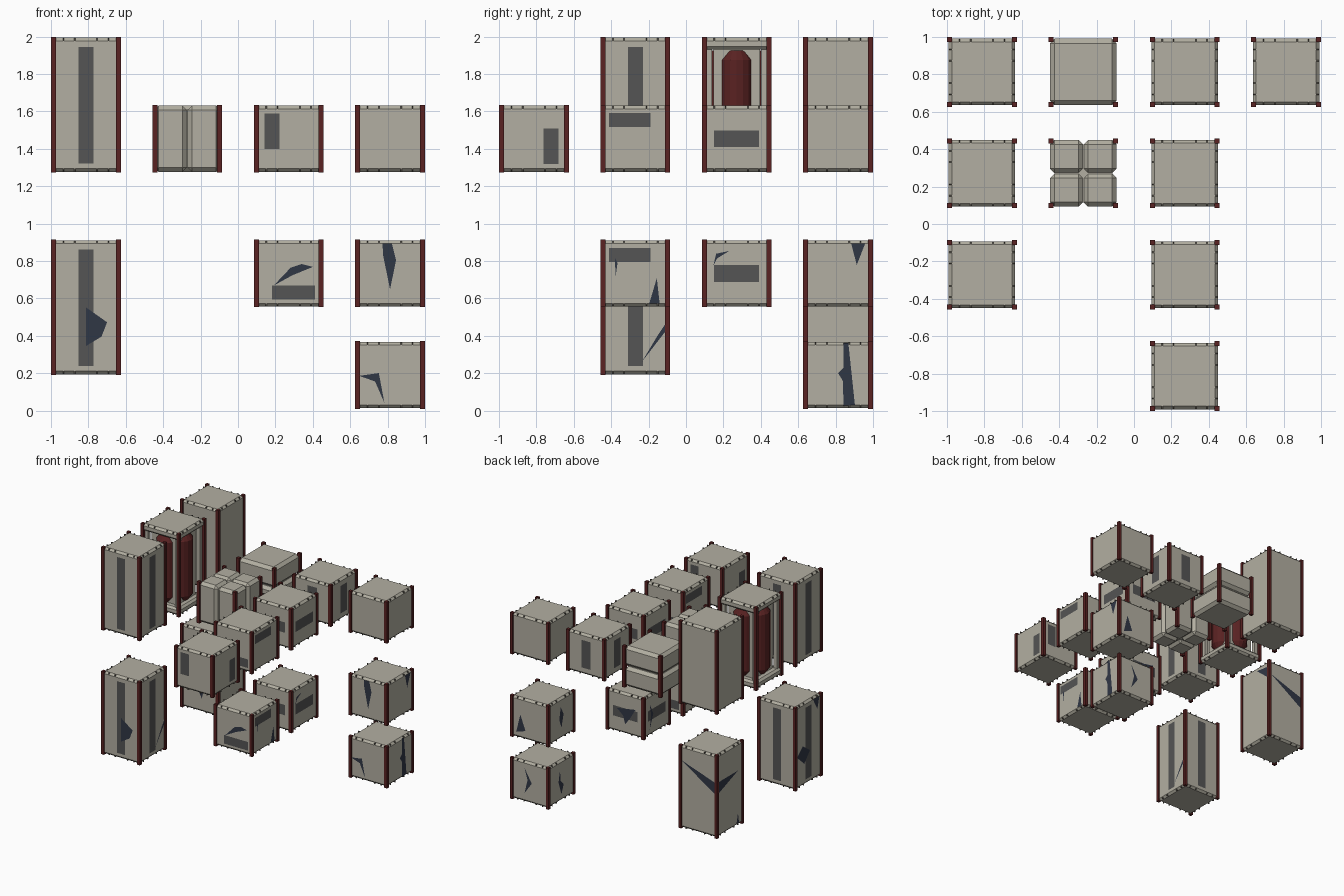
import bpy, bmesh, math
from mathutils import Matrix, Vector

if "Cube" in bpy.data.objects:
    bpy.data.objects.remove(bpy.data.objects["Cube"])


def mat(name, rgb):
    m = bpy.data.materials.new(name)
    m.diffuse_color = (*rgb, 1)
    m.use_nodes = True
    m.node_tree.nodes["Principled BSDF"].inputs["Base Color"].default_value = m.diffuse_color
    return m


PANEL = mat("panel", (0.45, 0.43, 0.36))
RED = mat("dark_red", (0.10, 0.016, 0.016))
GLASS = mat("window_grey", (0.09, 0.09, 0.09))
NAVY = mat("damage_navy", (0.03, 0.038, 0.06))
SEAM = mat("seam_dark", (0.12, 0.11, 0.09))

P, S = 0.271, 0.542          # grid offset and spacing
HALF = 0.178                 # half width of a block


def finish(bm, name, material):
    me = bpy.data.meshes.new(name)
    bm.to_mesh(me)
    bm.free()
    ob = bpy.data.objects.new(name, me)
    me.materials.append(material)
    bpy.context.collection.objects.link(ob)
    return ob


def add_box(bm, c, h, bevel=0.0):
    m = Matrix.Translation(c) @ Matrix.Diagonal((2 * h[0], 2 * h[1], 2 * h[2], 1))
    vs = bmesh.ops.create_cube(bm, size=1, matrix=m)["verts"]
    if bevel:
        edges = {e for v in vs for e in v.link_edges}
        bmesh.ops.bevel(bm, geom=list(edges), offset=bevel, segments=1,
                        affect='EDGES', profile=0.5)


def side(k):
    return Matrix.Rotation(k * math.pi / 2, 4, 'Z')


def decals(name, c, polys, depth, material):
    """Flat patches; each is (side, [(u, v), ...]); 0 front, 1 right, 2 back, 3 left."""
    bm = bmesh.new()
    for k, pts in polys:
        vs = [bm.verts.new(Vector(c) + side(k) @ Vector((u, -depth, v))) for u, v in pts]
        f = bm.faces.new(vs)
        f.normal_update()
        if f.normal.dot(side(k) @ Vector((0, -1, 0))) < 0:
            f.normal_flip()
    finish(bm, name, material)


def rect(u0, u1, v0, v1):
    return [(u0, v0), (u1, v0), (u1, v1), (u0, v1)]


def posts(name, c, hz):
    bm = bmesh.new()
    for sx in (-1, 1):
        for sy in (-1, 1):
            add_box(bm, (c[0] + sx * .173, c[1] + sy * .173, c[2]), (.0135, .0135, hz))
    finish(bm, name + "_corner_posts", RED)


def seams(name, c, hz):
    # small joints across the chamfered rims
    bm = bmesh.new()
    for k in range(4):
        for sz in (-1, 1):
            for u in (-.12, -.06, .06, .12):
                p = Vector(c) + side(k) @ Vector((u, -.1695, sz * (hz - .0125)))
                h = (.003, .0085, .0085) if k % 2 == 0 else (.0085, .003, .0085)
                add_box(bm, p, h)
    finish(bm, name + "_rim_joints", SEAM)


def centre(ix, iy, z0, z1):
    return (ix * S - 1.5 * S, iy * S - 1.5 * S, (z0 + z1) / 2), (z1 - z0) / 2


def block(name, ix, iy, z0, z1, windows=(), damage=()):
    c, hz = centre(ix, iy, z0, z1)
    bm = bmesh.new()
    add_box(bm, c, (HALF, HALF, hz - .004), .017)
    finish(bm, name + "_body", PANEL)
    posts(name, c, hz)
    seams(name, c, hz)
    if windows:
        decals(name + "_windows", c, [(k, rect(*w)) for k, w in enumerate(windows)],
               HALF + .001, GLASS)
    if damage:
        decals(name + "_damage", c, damage, HALF + .0025, NAVY)


TALL, UP = (1.273, 1.998), (1.273, 1.635)
LTALL, LOW, BASE = (.19, .915), (.553, .915), (.010, .372)

# window layouts per side
slit = [(-.04, .04, -.315, .31)] * 4
offset_v = [(-.13, -.05, -.055, .135), (.05, .13, -.135, .055)] * 2
offset_h = [(-.09, .14, -.14, -.065), (-.14, .08, .062, .137)] * 2
wide = [(-.12, .12, -.045, .045)] * 4
upright = [(-.045, .045, -.12, .12)] * 4

# upper intact blocks
block("tall_slit", 0, 1, *TALL, slit)
block("tall_plain", 0, 3, *TALL)
block("cube_plain", 3, 3, *UP)
block("cube_corner_window", 2, 0, *UP, offset_v)
block("cube_strip_window", 2, 1, *UP, offset_h)
block("cube_wide_window", 2, 2, *UP, wide)
block("cube_upright_window", 2, 3, *UP, upright)

# lower damaged blocks
block("worn_tall_slit", 0, 1, *LTALL, slit, [
    (0, [(.0, 0), (.113, -.08), (.083, -.157), (0, -.207)]),
    (1, [(.16, -.09), (.12, -.15), (.036, -.29), (.16, -.13)]),
    (3, [(-.16, -.08), (-.08, -.01), (.02, -.08), (-.06, -.17)]),
    (3, [(.06, .345), (.15, .345), (.12, .24)])])
block("worn_tall_plain", 0, 3, *LTALL, (), [
    (0, [(-.05, -.1), (.06, -.08), (.02, -.24)]),
    (2, [(-.16, .23), (.16, .12), (.16, .02)]),
    (3, [(-.16, .12), (.11, .12), (-.16, .02)]),
    (3, [(.09, -.34), (.11, -.25), (.125, -.34)]),
    (1, [(.16, .3), (.16, .2), (.02, .32)])])
block("worn_strip_window", 2, 1, *LOW, offset_h, [
    (0, [(-.08, -.065), (.01, .03), (.07, .05), (.13, .035), (.02, -.01)]),
    (1, [(-.11, .085), (-.095, .055), (-.105, -.015)]),
    (1, [(.115, -.025), (.13, -.16), (.075, -.16)]),
    (2, [(-.1, .1), (.0, .03), (-.06, -.08)])])
block("worn_wide_window", 2, 2, *LOW, wide, [
    (1, [(-.125, .04), (-.11, .105), (-.04, .12), (-.105, .08)]),
    (2, [(-.08, .03), (.1, .06), (.04, -.04), (.0, -.09), (-.02, -.02)]),
    (3, [(-.1, .1), (-.05, .0), (-.1, -.12), (-.08, .0)])])
block("worn_plain", 3, 3, *LOW, (), [
    (0, [(-.04, .16), (.01, .16), (.032, .07), (0, -.085), (-.038, .1)]),
    (1, [(.07, .16), (.145, .16), (.1, .045)]),
    (2, [(-.13, -.13), (-.09, .03), (-.04, -.1)]),
    (3, [(-.01, .1), (.03, .03), (-.0, -.08), (-.03, .0)])])
block("worn_base", 3, 3, *BASE, (), [
    (0, [(-.165, -.005), (-.06, .01), (-.03, -.15), (-.08, -.035)]),
    (1, [(.03, .17), (.055, .17), (.09, -.16), (.03, -.165), (.025, -.03), (0, .01), (.03, .04)]),
    (2, [(-.05, .12), (-.02, .02), (-.05, -.1), (.02, .0)]),
    (3, [(-.02, .1), (-.04, .0), (.0, -.12), (.03, -.04), (-.01, .0)])])

# cube split into four rounded pillars
c, hz = centre(1, 2, *UP)
bm = bmesh.new()
for sx in (-1, 1):
    for sy in (-1, 1):
        add_box(bm, (c[0] + sx * .09, c[1] + sy * .09, c[2]), (.0885, .0885, hz - .004), .024)
add_box(bm, c, (.155, .155, .155))
finish(bm, "four_pillar_body", PANEL)
posts("four_pillar", c, hz)

# cube split by a horizontal groove
c, hz = centre(1, 3, *UP)
bm = bmesh.new()
for sz in (-1, 1):
    add_box(bm, (c[0], c[1], c[2] + sz * hz / 2), (HALF, HALF, hz / 2 - .004), .025)
add_box(bm, c, (.15, .15, .15))
finish(bm, "grooved_body", PANEL)
posts("grooved", c, hz)

# tall open frame with red tanks on each side
c, hz = centre(0, 2, *TALL)
bm = bmesh.new()
for sz in (-1, 1):
    add_box(bm, (c[0], c[1], c[2] + sz * (hz - .036)), (HALF, HALF, .032), .017)
add_box(bm, c, (.125, .125, hz - .05))
for sx in (-1, 1):
    for sy in (-1, 1):
        add_box(bm, (c[0] + sx * .147, c[1] + sy * .147, c[2]), (.016, .016, hz - .05))
finish(bm, "tank_frame", PANEL)
posts("tank_frame", c, hz)
seams("tank_frame", c, hz)
bm = bmesh.new()
for k in range(4):
    p = Vector(c) + side(k) @ Vector((0, -.082, 0))
    for r0, r1, z, d in ((.09, .09, 0, .48), (.09, .055, .265, .05), (.055, .09, -.265, .05)):
        bmesh.ops.create_cone(bm, cap_ends=True, segments=16, radius1=r0, radius2=r1, depth=d,
                              matrix=Matrix.Translation(p + Vector((0, 0, z))))
finish(bm, "red_tanks", RED)
